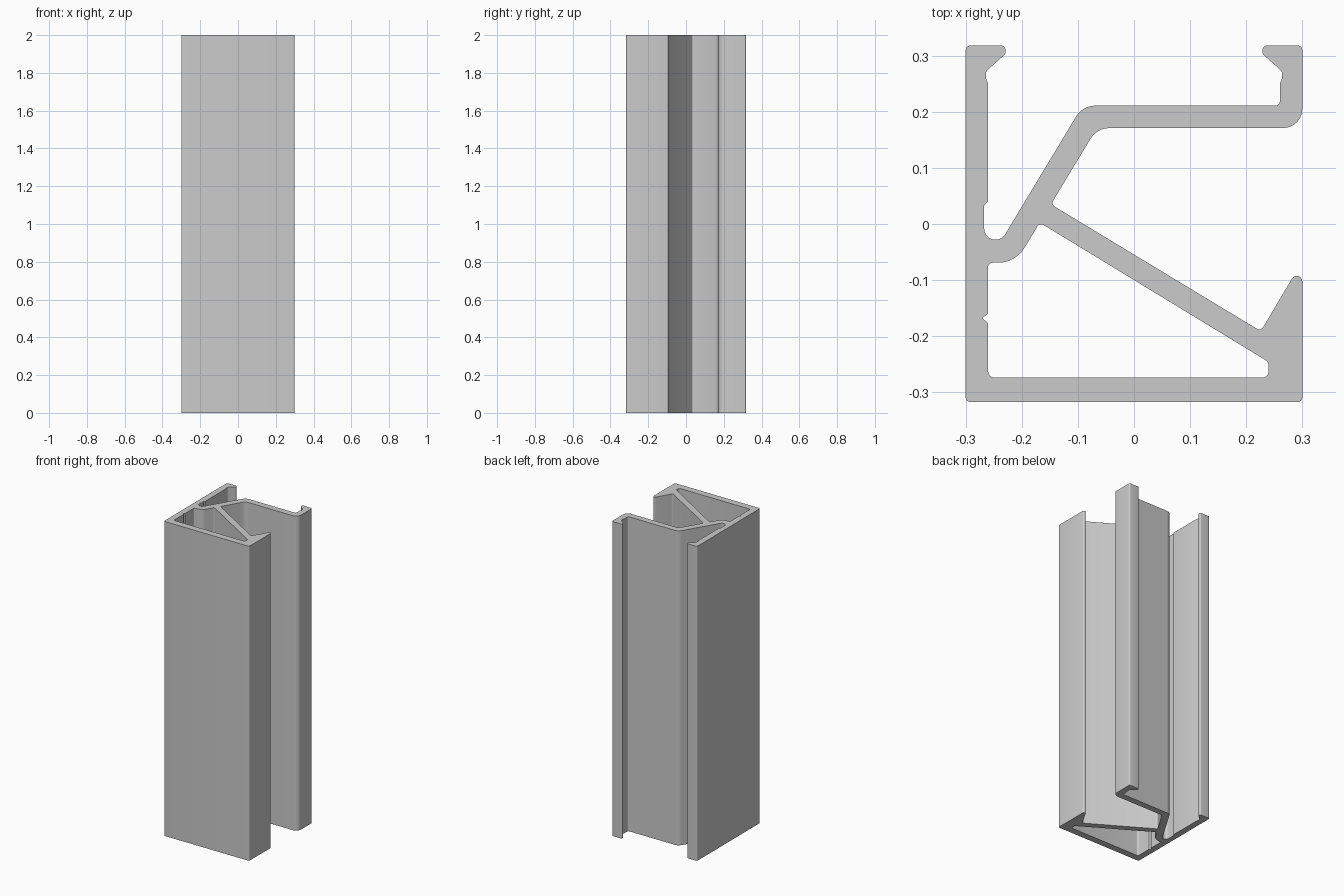
import bpy
import bmesh
import math
from mathutils import Vector

if "Cube" in bpy.data.objects:
    bpy.data.objects.remove(bpy.data.objects["Cube"], do_unlink=True)

# Main planes of the extruded profile
HEIGHT = 2
RIGHT, LEFT = 0.3, -0.3
FRONT, BACK = -0.317, 0.318
WALL_INNER = -0.26
FLOOR_INNER = -0.274
SHELF_LOWER, SHELF_UPPER = 0.171, 0.211

# Fillet radii
SHARP, TINY, SMALL, MEDIUM, LARGE = 0, 0.008, 0.012, 0.02, 0.04


def fillet(previous, corner, following, radius, steps=6):
    """Points of an arc that rounds one corner."""
    if radius == SHARP:
        return [corner]
    to_previous = (previous - corner).normalized()
    to_following = (following - corner).normalized()
    half = to_previous.angle(to_following) / 2
    reach = radius / math.tan(half)
    centre = corner + (to_previous + to_following).normalized() * radius / math.sin(half)
    start = (corner + to_previous * reach - centre).normalized()
    end = (corner + to_following * reach - centre).normalized()
    return [centre + start.slerp(end, i / steps).normalized() * radius
            for i in range(steps + 1)]


def rounded_outline(corners):
    """Turn (x, y, radius) corners into a closed outline."""
    points = [Vector((x, y, 0)) for x, y, radius in corners]
    outline = []
    for i, corner in enumerate(corners):
        following = points[(i + 1) % len(points)]
        outline += fillet(points[i - 1], points[i], following, corner[2])
    return outline


def hooked_lip(side):
    """Inward hook at the back end of a wall, from its outer corner inward."""
    return [
        (side * RIGHT, BACK, TINY),
        (side * 0.229, BACK, TINY),
        (side * 0.229, 0.303, TINY),
        (side * 0.264, 0.272, SMALL),
        (side * 0.264, 0.26, SHARP),
        (side * 0.26, 0.25, SHARP),
    ]


# Outer outline: front wall, spike, brace, shelf, hooks and side wall
spike = [
    (LEFT, FRONT, TINY),
    (RIGHT, FRONT, TINY),
    (RIGHT, -0.066, 0.01),
    (0.226, -0.191, TINY),
]
shelf_inside = [
    (-0.148, 0.035, TINY),
    (-0.066, SHELF_LOWER, LARGE),
    (RIGHT, SHELF_LOWER, 0.034),
]
shelf_outside = [
    (0.26, SHELF_UPPER, TINY),
    (-0.0915, SHELF_UPPER, LARGE),
]
groove = [
    (-0.2355, -0.028, MEDIUM),
    (-0.267, -0.028, MEDIUM),
    (-0.267, 0.033, SHARP),
    (WALL_INNER, 0.041, SHARP),
]
outer = (spike + shelf_inside + hooked_lip(1) + shelf_outside
         + groove + hooked_lip(-1)[::-1])

# Closed chamber with a small nick in the side wall
chamber = [
    (WALL_INNER, FLOOR_INNER, SMALL),
    (0.24, FLOOR_INNER, SMALL),
    (0.24, -0.246, SMALL),
    (-0.168, 0.0025, TINY),
    (-0.211, -0.069, 0.055),
    (WALL_INNER, -0.069, TINY),
    (WALL_INNER, -0.159, SHARP),
    (-0.27, -0.168, SHARP),
    (WALL_INNER, -0.177, SHARP),
]

# Extrude both outlines into walls, then cap the two ends
bm = bmesh.new()
bottom_edges, top_edges = [], []
for outline in map(rounded_outline, (outer, chamber)):
    bottom = [bm.verts.new(point) for point in outline]
    top = [bm.verts.new(point + Vector((0, 0, HEIGHT))) for point in outline]
    for i in range(len(outline)):
        bm.faces.new((bottom[i - 1], bottom[i], top[i], top[i - 1]))
        bottom_edges.append(bm.edges.get((bottom[i - 1], bottom[i])))
        top_edges.append(bm.edges.get((top[i - 1], top[i])))
for edges, direction in ((bottom_edges, -1), (top_edges, 1)):
    bmesh.ops.triangle_fill(bm, edges=edges, use_beauty=True,
                            normal=Vector((0, 0, direction)))
bmesh.ops.recalc_face_normals(bm, faces=bm.faces[:])

mesh = bpy.data.meshes.new("extruded_profile")
bm.to_mesh(mesh)
bm.free()
profile = bpy.data.objects.new("extruded_profile", mesh)
bpy.context.collection.objects.link(profile)

# Plain grey metal
grey = bpy.data.materials.new("light_grey")
grey.use_nodes = True
colour = (0.6, 0.6, 0.6, 1)
grey.diffuse_color = colour
grey.node_tree.nodes["Principled BSDF"].inputs["Base Color"].default_value = colour
mesh.materials.append(grey)

# Smooth fillets, crisp edges
bpy.ops.object.select_all(action="DESELECT")
profile.select_set(True)
bpy.context.view_layer.objects.active = profile
bpy.ops.object.shade_smooth_by_angle(angle=math.radians(30))
